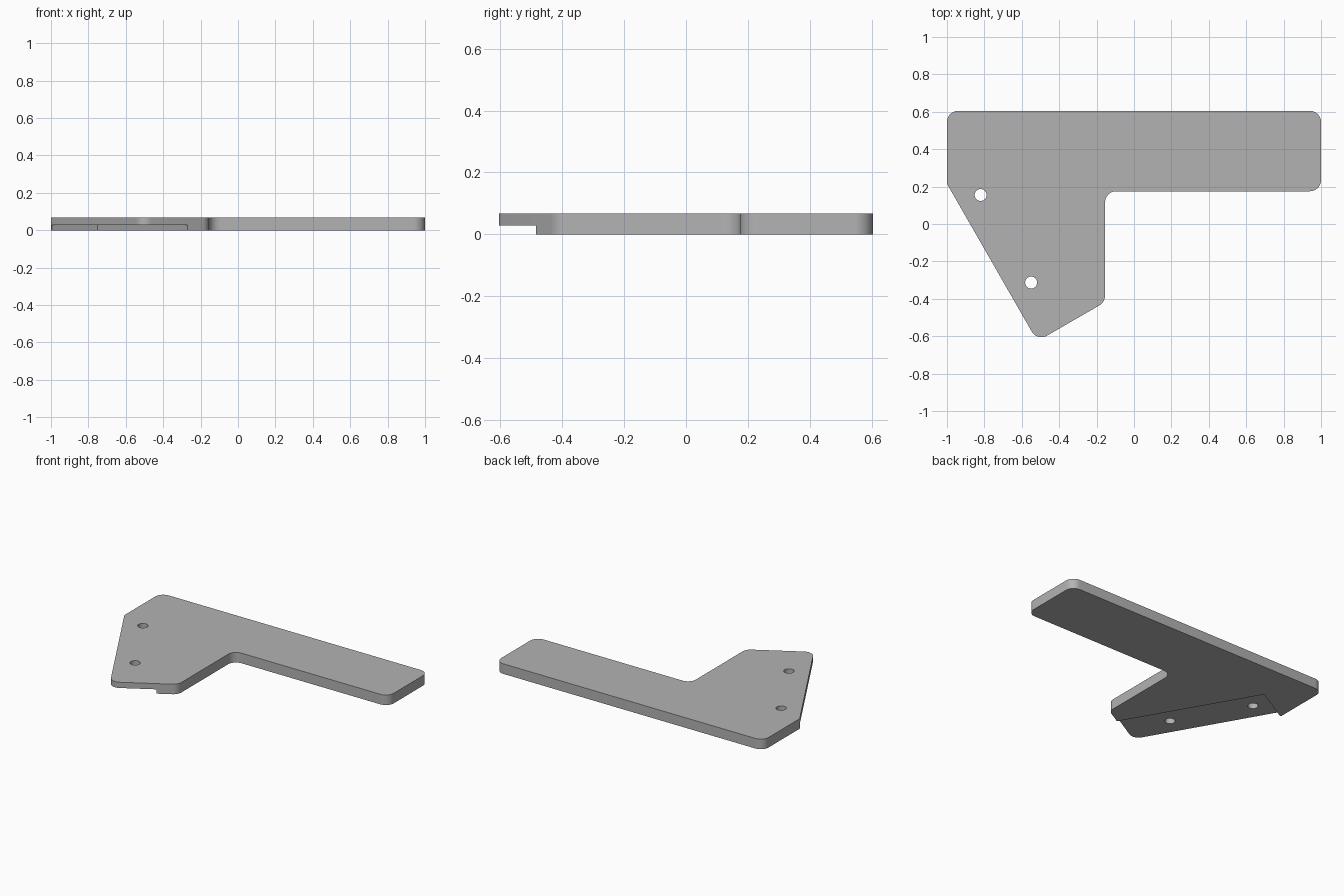
import bpy, bmesh, math
from mathutils import Vector

cube = bpy.data.objects.get("Cube")
if cube:
    bpy.data.objects.remove(cube, do_unlink=True)

THICK, STEP, RADIUS = 0.068, 0.029, 0.06

grey = bpy.data.materials.new("plain grey")
grey.use_nodes = True
colour = (0.45, 0.45, 0.45, 1)
grey.diffuse_color = colour
grey.node_tree.nodes["Principled BSDF"].inputs["Base Color"].default_value = colour


def rounded(corners, segments=12):
    """Replace each (x, y, radius) corner by a tangent arc."""
    out = []
    for i, (x, y, r) in enumerate(corners):
        p = Vector((x, y))
        if not r:
            out.append(p)
            continue
        a = (Vector(corners[i - 1][:2]) - p).normalized()
        b = (Vector(corners[(i + 1) % len(corners)][:2]) - p).normalized()
        half = a.angle(b) / 2
        centre = p + (a + b).normalized() * r / math.sin(half)
        start = p + a * r / math.tan(half) - centre
        end = p + b * r / math.tan(half) - centre
        sweep = math.pi - 2 * half
        for k in range(segments + 1):
            t = k / segments
            out.append(centre + (start * math.sin((1 - t) * sweep)
                                 + end * math.sin(t * sweep)) / math.sin(sweep))
    return out


def prism(name, points, low, high):
    bm = bmesh.new()
    face = bm.faces.new([bm.verts.new((p[0], p[1], low)) for p in points])
    top = bmesh.ops.extrude_face_region(bm, geom=[face])["geom"]
    bmesh.ops.translate(bm, vec=(0, 0, high - low),
                        verts=[v for v in top if isinstance(v, bmesh.types.BMVert)])
    bmesh.ops.recalc_face_normals(bm, faces=bm.faces)
    mesh = bpy.data.meshes.new(name)
    bm.to_mesh(mesh)
    bm.free()
    obj = bpy.data.objects.new(name, mesh)
    bpy.context.collection.objects.link(obj)
    mesh.materials.append(grey)
    return obj


def cut(target, cutter):
    bpy.context.view_layer.objects.active = target
    mod = target.modifiers.new("cut", "BOOLEAN")
    mod.operation, mod.solver, mod.object = "DIFFERENCE", "EXACT", cutter
    bpy.ops.object.modifier_apply(modifier=mod.name)
    bpy.data.objects.remove(cutter, do_unlink=True)


# L-shaped plate with a slanted left edge
tip = Vector((-0.517, -0.627))
plate = prism("bracket_plate", rounded([
    (-1, 0.605, RADIUS), (-1, 0.215, 0), (tip.x, tip.y, RADIUS),
    (-0.155, -0.418, RADIUS), (-0.155, 0.175, RADIUS),
    (1, 0.175, RADIUS), (1, 0.605, RADIUS)]), 0, THICK)

# Rebate under the slanted edge
along = Vector((-0.5, math.sqrt(0.75)))
inward = Vector((along.y, 0.5))
LENGTH, WIDTH = 0.96, 0.285
rebate = [tip + along * s + inward * w for s, w in
          ((-0.2, -0.2), (-0.2, WIDTH), (LENGTH, WIDTH), (LENGTH, -0.2))]
cut(plate, prism("rebate_cutter", rebate, -0.1, STEP))

# Two screw holes
for x, y in ((-0.82, 0.155), (-0.55, -0.313)):
    ring = [(x + 0.032 * math.cos(k * math.tau / 32),
             y + 0.032 * math.sin(k * math.tau / 32)) for k in range(32)]
    cut(plate, prism("hole_cutter", ring, -0.1, 0.2))

# Smooth arcs, sharp rims
plate.select_set(True)
bpy.context.view_layer.objects.active = plate
bpy.ops.object.shade_smooth_by_angle(angle=math.radians(25))
